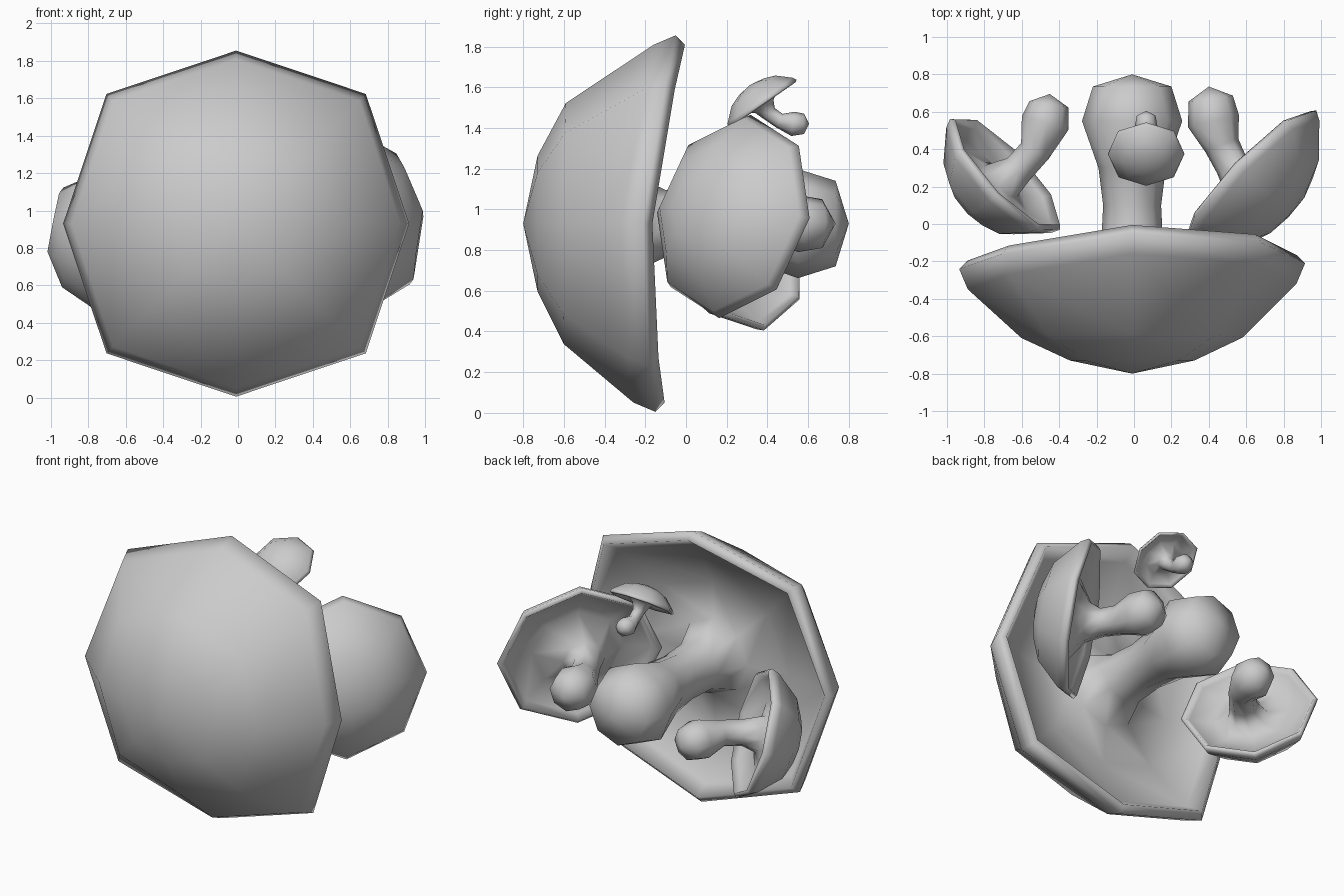
import bpy, bmesh, math
from mathutils import Vector, Quaternion

if "Cube" in bpy.data.objects:
    bpy.data.objects.remove(bpy.data.objects["Cube"])

SIDES = 8
# cap cross-section: (radius, height as part of depth, rim weight), apex outwards
CAP = [(0.36, 0.89, 0.0), (0.64, 0.69, 0.1), (0.95, 0.17, 1.0), (1.0, 0.0, 1.0),
       (0.95, -0.07, 1.0), (0.88, 0.06, 0.95), (0.55, 0.22, 0.3)]


def mushroom(name, centre, axis, radius, depth, stem, roll=0, rim=None, diag=1.06):
    """Octagonal cap flowing into a curved stem; stem = [(point, radius), ...]."""
    bm = bmesh.new()
    c, a = Vector(centre), Vector(axis).normalized()
    u = Vector((0, 0, 1)).cross(a).normalized()
    v = a.cross(u)
    rim = rim or [0] * SIDES
    r0 = math.radians(roll)

    def spoke(k):
        t = r0 + k * math.tau / SIDES
        return u * math.cos(t) + v * math.sin(t)

    rings = []
    # cap outside, rim and gills
    for r, h, w in CAP:
        rings.append([bm.verts.new(c + spoke(k) * r * radius * (diag if k % 2 else 1)
                                   + a * (h * depth + w * rim[k])) for k in range(SIDES)])
    # stem rings follow the path
    pts = [Vector(p) for p, _ in stem]
    for i, (_, r) in enumerate(stem[:-1]):
        tan = (pts[i + 1] - pts[max(i - 1, 0)]).normalized()
        q = (-a).rotation_difference(tan) if i else Quaternion()
        rings.append([bm.verts.new(pts[i] + (q @ spoke(k)) * r) for k in range(SIDES)])
    for A, B in zip(rings, rings[1:]):
        for k in range(SIDES):
            n = (k + 1) % SIDES
            bm.faces.new((A[k], A[n], B[n], B[k]))
    # close cap apex and stem end
    for ring, p in ((rings[0], c + a * depth), (rings[-1], pts[-1])):
        tip = bm.verts.new(p)
        for k in range(SIDES):
            bm.faces.new((ring[k], ring[(k + 1) % SIDES], tip))
    bmesh.ops.recalc_face_normals(bm, faces=bm.faces)
    for f in bm.faces:
        f.smooth = True
    me = bpy.data.meshes.new(name)
    bm.to_mesh(me)
    bm.free()
    ob = bpy.data.objects.new(name, me)
    bpy.context.collection.objects.link(ob)
    return ob


# big mushroom facing the front, with an uneven rim
mushroom("large_mushroom", (-0.01, -0.16, 0.93), (0, -1, 0), 0.925, 0.64,
         [((-0.01, -0.28, 0.93), 0.25), ((-0.01, -0.1, 0.93), 0.165),
          ((-0.01, 0.1, 0.93), 0.155), ((-0.01, 0.3, 0.93), 0.18),
          ((-0.01, 0.55, 0.93), 0.268), ((-0.01, 0.735, 0.93), 0.21),
          ((-0.01, 0.8, 0.93), 0)],
         rim=[0.05, -0.06, -0.11, 0.0, 0.08, 0.04, -0.01, 0.02])

# right mushroom, tilted slightly upwards
mushroom("right_mushroom", (0.62, 0.24, 0.965), (0.70, -0.67, 0.2), 0.51, 0.29,
         [((0.58, 0.25, 0.95), 0.13), ((0.52, 0.32, 0.94), 0.09),
          ((0.47, 0.42, 0.93), 0.095), ((0.425, 0.55, 0.93), 0.14),
          ((0.41, 0.67, 0.93), 0.12), ((0.40, 0.735, 0.93), 0)], roll=-1, diag=1.0)

# left mushroom, tilted slightly downwards
mushroom("left_mushroom", (-0.69, 0.265, 0.805), (-0.70, -0.65, -0.28), 0.42, 0.29,
         [((-0.71, 0.23, 0.79), 0.12), ((-0.62, 0.29, 0.80), 0.085),
          ((-0.53, 0.39, 0.81), 0.085), ((-0.475, 0.54, 0.81), 0.13),
          ((-0.455, 0.64, 0.81), 0.105), ((-0.45, 0.695, 0.81), 0)], roll=-7, diag=1.0)

# little mushroom above
mushroom("small_mushroom", (0.065, 0.375, 1.52), (0, -0.57, 0.82), 0.205, 0.11,
         [((0.065, 0.385, 1.505), 0.055), ((0.065, 0.41, 1.47), 0.038),
          ((0.065, 0.46, 1.435), 0.037), ((0.065, 0.525, 1.42), 0.06),
          ((0.065, 0.58, 1.42), 0.05), ((0.065, 0.605, 1.42), 0)], diag=1.03)
